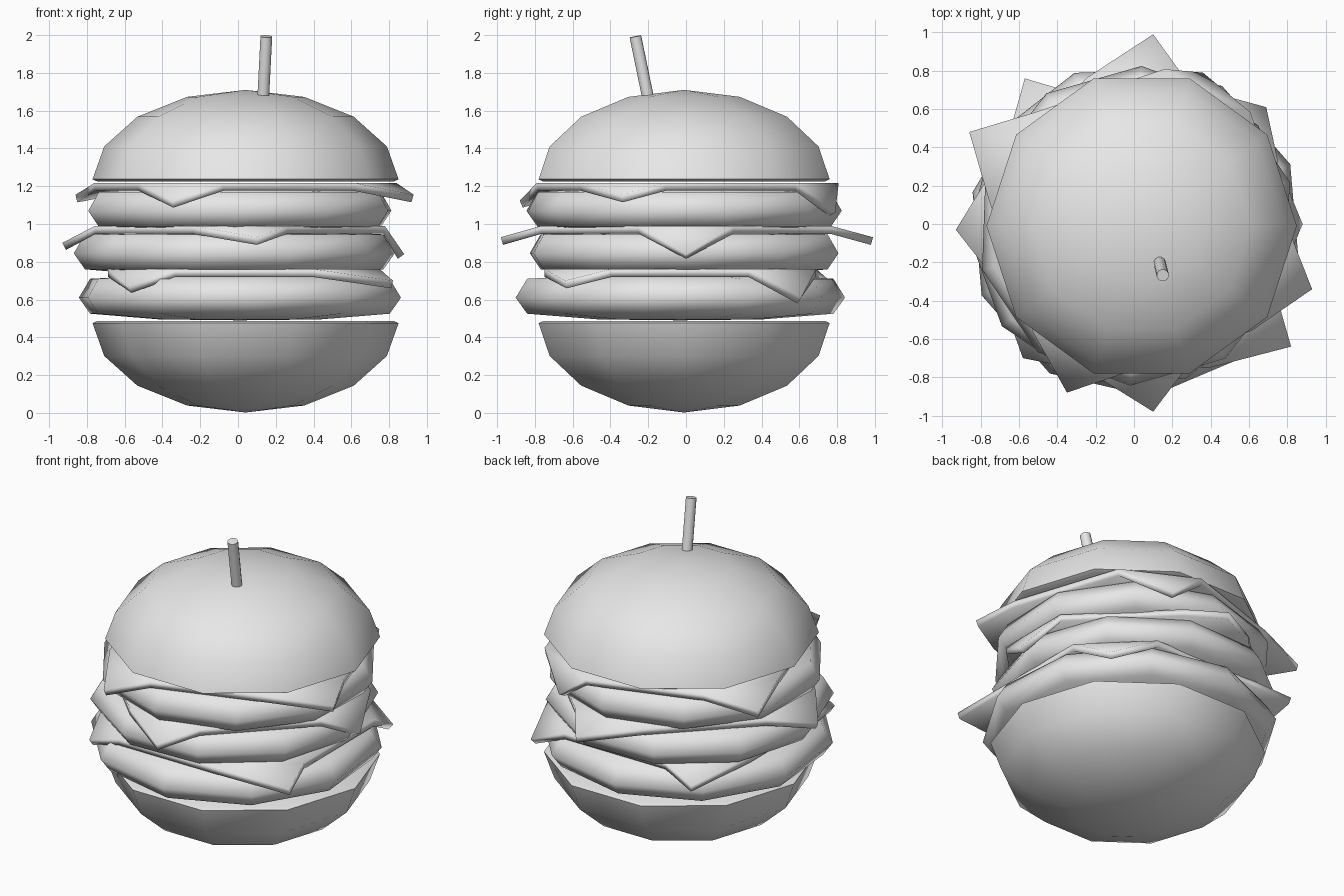
import bpy, bmesh, math
from mathutils import Vector, Matrix

cube = bpy.data.objects.get("Cube")
if cube:
    bpy.data.objects.remove(cube)

grey = bpy.data.materials.new("plain_grey")
grey.use_nodes = True
grey.diffuse_color = (0.8, 0.8, 0.8, 1)
grey.node_tree.nodes["Principled BSDF"].inputs["Base Color"].default_value = (0.8, 0.8, 0.8, 1)


def finish(name, bm, angle):
    """Turn a bmesh into a shaded, coloured object."""
    bmesh.ops.recalc_face_normals(bm, faces=bm.faces)
    mesh = bpy.data.meshes.new(name)
    bm.to_mesh(mesh)
    bm.free()
    mesh.materials.append(grey)
    obj = bpy.data.objects.new(name, mesh)
    bpy.context.collection.objects.link(obj)
    bpy.ops.object.select_all(action='DESELECT')
    obj.select_set(True)
    bpy.context.view_layer.objects.active = obj
    bpy.ops.object.shade_smooth_by_angle(angle=math.radians(angle))
    return obj


def lathe(name, profile, centre, turn=0, angle=60, sides=10):
    """Revolve (radius, z) points; zero radius closes an end to a pole."""
    bm = bmesh.new()
    rings = []
    for r, z in profile:
        count = sides if r else 1
        rings.append([bm.verts.new((
            centre[0] + r * math.cos(math.radians(turn) + math.tau * i / sides),
            centre[1] + r * math.sin(math.radians(turn) + math.tau * i / sides), z))
            for i in range(count)])
    for low, high in zip(rings, rings[1:]):
        for i in range(sides):
            j = (i + 1) % sides
            quad = [low[i % len(low)], low[j % len(low)],
                    high[j % len(high)], high[i % len(high)]]
            bm.faces.new(list(dict.fromkeys(quad)))
    return finish(name, bm, angle)


# Buns: half spheres with a slightly softened flat rim
def bun(name, rim_z, direction):
    radius, height = 0.81, 0.485
    profile = [(0, rim_z), (radius - 0.025, rim_z), (radius, rim_z + direction * 0.012)]
    for step in (1, 2, 3):
        a = step * math.pi / 8
        profile.append((radius * math.cos(a), rim_z + direction * height * math.sin(a)))
    profile.append((0, rim_z + direction * height))
    lathe(name, profile, (0.04, -0.01))


bun("bottom_bun", 0.487, -1)
bun("top_bun", 1.225, 1)


# Patties: ten sided discs with a ridge around the middle
def patty(name, z, radius, centre, turn):
    shape = [(0, -0.12), (0.5, -0.115), (0.93, -0.085), (1, 0),
             (0.93, 0.1), (0.5, 0.12), (0, 0.125)]
    lathe(name, [(radius * r, z + h) for r, h in shape], centre, turn, angle=80)


patty("lower_patty", 0.61, 0.875, (0.01, -0.03), -13)
patty("middle_patty", 0.845, 0.85, (-0.02, -0.01), 2)
patty("upper_patty", 1.07, 0.835, (0.01, -0.01), 16)


# Cheese: flat square slices whose four corners fold down
def cheese(name, z, centre, turn, corners):
    bm = bmesh.new()
    half, fold = 0.72, 0.365
    core, tips = [], [bm.verts.new(c) for c in corners]
    for k in range(4):
        rot = Matrix.Rotation(math.radians(turn + 90 * k), 3, 'Z')
        for side in (-fold, fold):
            core.append(bm.verts.new(rot @ Vector((half, side, 0)) + Vector((*centre, z))))
    bm.faces.new(core)
    for k, tip in enumerate(tips):
        bm.faces.new((core[2 * k + 1], tip, core[(2 * k + 2) % 8]))
    obj = finish(name, bm, 15)
    thick = obj.modifiers.new("thickness", 'SOLIDIFY')
    thick.thickness = 0.042
    thick.offset = -1


cheese("lower_cheese", 0.762, (0.03, -0.03), 0,
       [(0.69, 0.61, 0.61), (-0.57, 0.76, 0.70), (-0.58, -0.70, 0.67), (0.82, -0.64, 0.70)])
cheese("middle_cheese", 0.99, (0.01, 0), 45,
       [(0.10, 0.99, 0.93), (-0.93, -0.03, 0.90), (0.10, -0.98, 0.93), (0.88, 0, 0.84)])
cheese("upper_cheese", 1.218, (0.04, 0.01), 18.4,
       [(0.36, 0.79, 1.06), (-0.86, 0.48, 1.155), (-0.35, -0.88, 1.125), (0.93, -0.34, 1.155)])

# Skewer: thin tilted rod on top
base, tip = Vector((0.132, -0.195, 1.64)), Vector((0.15, -0.268, 1.993))
axis = tip - base
place = Matrix.Translation((base + tip) / 2) @ axis.to_track_quat('Z', 'Y').to_matrix().to_4x4()
bm = bmesh.new()
bmesh.ops.create_cone(bm, cap_ends=True, segments=12, radius1=0.032, radius2=0.032,
                      depth=axis.length, matrix=place)
finish("skewer", bm, 40)
